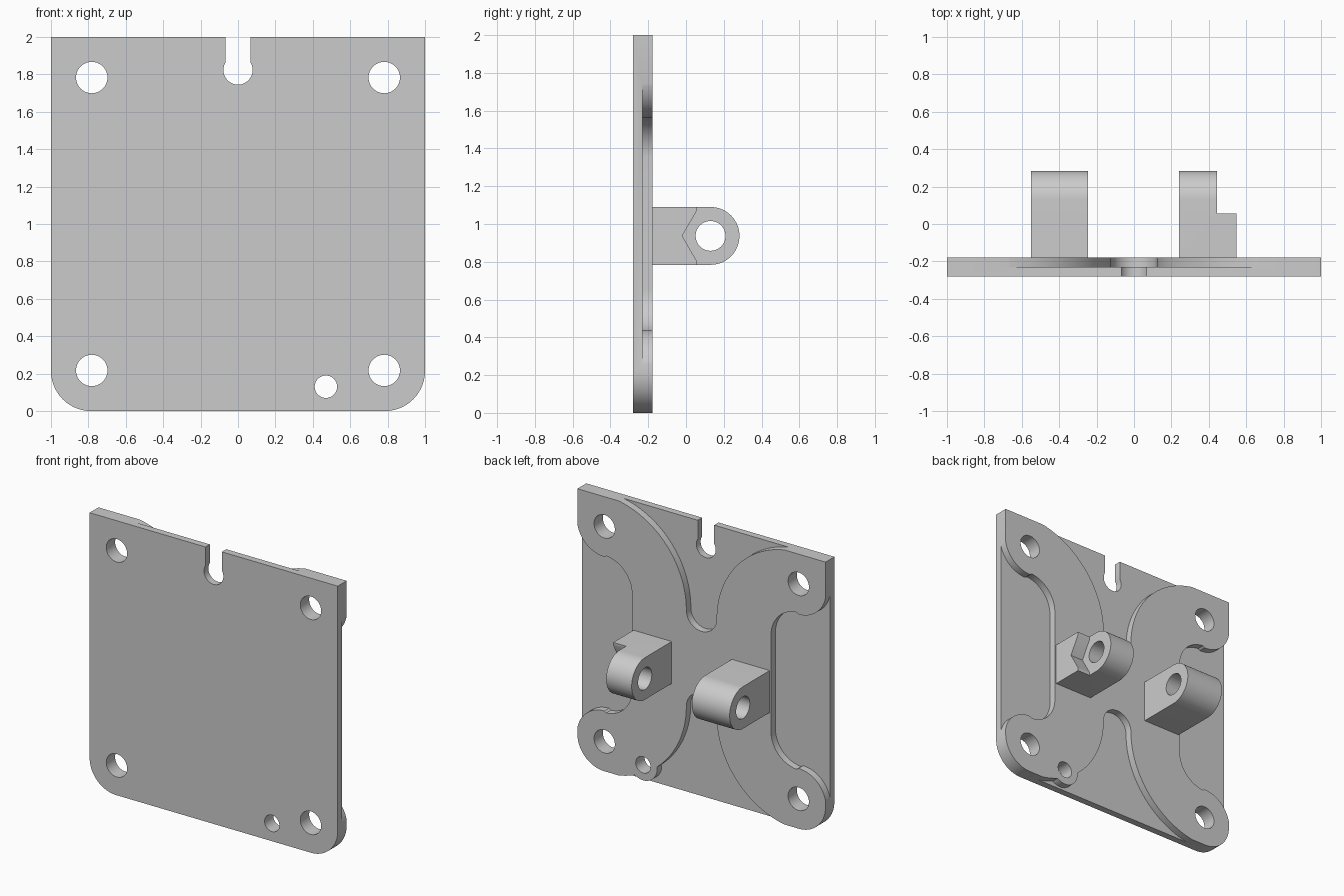
import bpy, bmesh
from math import cos, sin, radians

cube = bpy.data.objects.get("Cube")
if cube:
    bpy.data.objects.remove(cube, do_unlink=True)

grey = bpy.data.materials.new("plain_grey")
grey.use_nodes = True
COLOUR = (0.6, 0.6, 0.6, 1)
grey.diffuse_color = COLOUR
grey.node_tree.nodes["Principled BSDF"].inputs["Base Color"].default_value = COLOUR

FRONT, FLOOR, BACK = -0.28, -0.23, -0.178   # plate layers along y
HX, HZ = 0.782, 0.783                       # corner holes, from the plate centre
BEND_Z, BEND_R, ARM_R = 0.35, 0.222, 0.66   # inner and outer bends of the arms


def arc(cx, cz, r, start, end, n=24):
    angles = [radians(start + (end - start) * i / n) for i in range(n + 1)]
    return [(cx + r * cos(a), cz + r * sin(a)) for a in angles]


def circle(cx, cz, r, n=48):
    return arc(cx, cz, r, 0, 360, n)[:-1]


def prism(name, points, low, high, axis="y"):
    """Extrude a side profile (u, z) along y or x."""
    place = (lambda u, z, d: (u, d, z)) if axis == "y" else (lambda u, z, d: (d, u, z))
    bm = bmesh.new()
    face = bm.faces.new([bm.verts.new(place(u, z, low)) for u, z in points])
    new = bmesh.ops.extrude_face_region(bm, geom=[face])["geom"]
    shift = (0, high - low, 0) if axis == "y" else (high - low, 0, 0)
    bmesh.ops.translate(bm, vec=shift, verts=[g for g in new if isinstance(g, bmesh.types.BMVert)])
    bmesh.ops.recalc_face_normals(bm, faces=bm.faces)
    mesh = bpy.data.meshes.new(name)
    bm.to_mesh(mesh)
    bm.free()
    mesh.materials.append(grey)
    ob = bpy.data.objects.new(name, mesh)
    bpy.context.collection.objects.link(ob)
    return ob


def activate(ob):
    bpy.ops.object.select_all(action="DESELECT")
    ob.select_set(True)
    bpy.context.view_layer.objects.active = ob


def cut(ob, cutter):
    activate(ob)
    mod = ob.modifiers.new("cut", "BOOLEAN")
    mod.operation, mod.solver, mod.object = "DIFFERENCE", "EXACT", cutter
    bpy.ops.object.modifier_apply(modifier=mod.name)
    bpy.data.objects.remove(cutter, do_unlink=True)


def mirror_x(points):
    return [(-x, z) for x, z in points]


def flip_z(points):
    return [(x, 2 - z) for x, z in points]


# Mounting plate with two rounded lower corners
corner = arc(0.785, 0.215, 0.215, 270, 360)
plate = prism("mounting_plate", mirror_x(corner) + [(-1, 2), (1, 2)] + corner[::-1], FRONT, BACK)

# Side pockets that leave the lobed arms standing
lobe = arc(HX, 1 + HZ, 0.783 - BEND_Z - BEND_R + 0.011, -10, -90)
bend = arc(HX, 1 + BEND_Z, BEND_R, 90, 180)
upper = [(1.1, lobe[0][1])] + lobe + bend[1:]
side = upper + flip_z(upper)[::-1]
for profile in (side, mirror_x(side)):
    cut(plate, prism("pocket_cutter", profile, FLOOR, 0))

# Top and bottom pockets, the lower one going round a small boss
arm = [(HX + ARM_R * cos(radians(98)), 2.1)] + arc(HX, 1 + BEND_Z, ARM_R, 98, 180, 36)
valley = arc(0, 1 + BEND_Z, HX - ARM_R, 0, -180)
top = arm + valley[1:-1] + mirror_x(arm)[::-1]
cut(plate, prism("pocket_cutter", top, FLOOR, 0))
low_cutter = prism("pocket_cutter", flip_z(top), FLOOR, 0)
cut(low_cutter, prism("boss_gap", circle(0.47, 0.13, 0.113), FLOOR - 0.1, 0.1))
cut(plate, low_cutter)

# Through holes and keyhole slot
for sx in (-1, 1):
    for sz in (-1, 1):
        cut(plate, prism("hole_cutter", circle(sx * HX, 1 + sz * HZ, 0.084), -1, 1))
cut(plate, prism("hole_cutter", circle(0.47, 0.13, 0.06), -1, 1))
slot = [(0.066, 2.1), (-0.066, 2.1)] + arc(0, 1.823, 0.078, 148, 392, 36)
cut(plate, prism("slot_cutter", slot, -1, 1))

# Pivot lugs with rounded ends
PY, PZ, LUG_R = 0.13, 0.937, 0.153
lug_profile = [(BACK - 0.02, PZ - LUG_R)] + arc(PY, PZ, LUG_R, -90, 90, 36) + [(BACK - 0.02, PZ + LUG_R)]
right_lug = prism("right_lug", lug_profile, -0.55, -0.245, "x")
left_lug = prism("left_lug", lug_profile, 0.24, 0.548, "x")
for lug in (right_lug, left_lug):
    cut(lug, prism("pin_cutter", circle(PY, PZ, 0.079), -1, 1, "x"))

# Hexagonal nut seat with an open end on the left lug
nut_seat = arc(PY, PZ, 0.15, 120, 240, 2)
seat = nut_seat + [(0.055, 0.6), (0.5, 0.6), (0.5, 1.3), (0.055, 1.3)]
cut(left_lug, prism("seat_cutter", seat, 0.445, 0.7, "x"))

for ob in (plate, right_lug, left_lug):
    activate(ob)
    bpy.ops.object.shade_smooth_by_angle(angle=radians(30))
